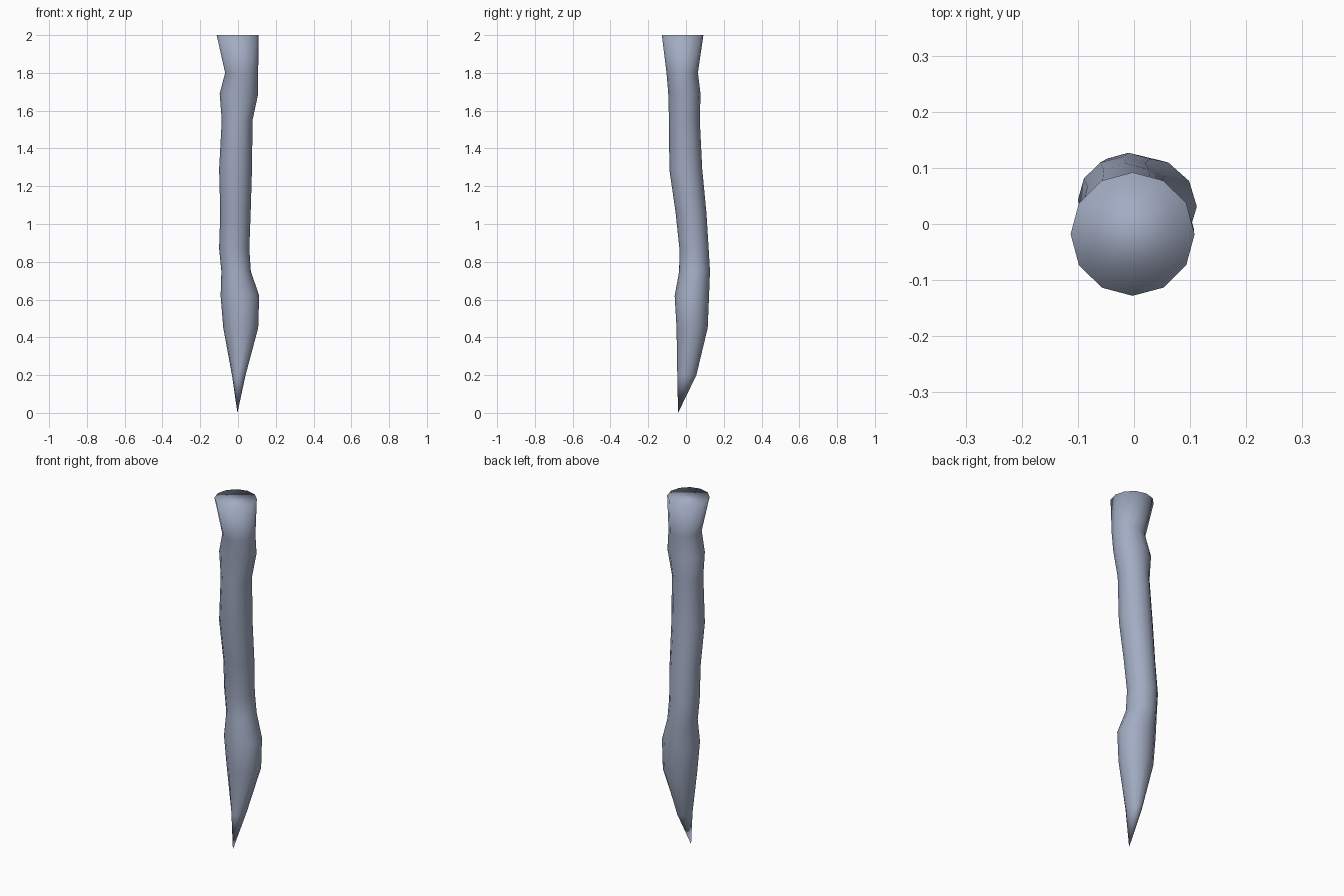
import bpy
import bmesh
from math import cos, sin, tau

SIDES = 12

# Remove the default cube
default_cube = bpy.data.objects.get("Cube")
if default_cube:
    bpy.data.objects.remove(default_cube, do_unlink=True)


def make_material(name, colour):
    material = bpy.data.materials.new(name)
    material.use_nodes = True
    material.diffuse_color = colour
    shader = material.node_tree.nodes["Principled BSDF"]
    shader.inputs["Base Color"].default_value = colour
    return material


def add_ring(mesh, height, left, right, front, back):
    """Add one oval cross-section fitted to its side-to-side and front-to-back limits."""
    centre_x, radius_x = (left + right) / 2, (right - left) / 2
    centre_y, radius_y = (front + back) / 2, (back - front) / 2
    ring = []
    for step in range(SIDES):
        angle = tau * step / SIDES
        point = (centre_x + radius_x * cos(angle),
                 centre_y + radius_y * sin(angle), height)
        ring.append(mesh.verts.new(point))
    return ring


def bridge(mesh, lower, upper):
    """Join two neighbouring rings with a band of quads."""
    for step in range(SIDES):
        following = (step + 1) % SIDES
        mesh.faces.new((lower[step], lower[following],
                        upper[following], upper[step]))


# Cross-sections from the sharpened end up: height, left, right, front, back
sections = [
    (.2, -.032, .04, -.046, .055),
    (.45, -.078, .107, -.05, .115),
    (.62, -.092, .112, -.06, .122),
    (.75, -.088, .068, -.036, .127),
    (.87, -.1, .06, -.035, .12),
    (1.06, -.094, .067, -.055, .108),
    (1.29, -.1, .074, -.088, .086),
    (1.55, -.086, .077, -.09, .073),
    (1.69, -.097, .107, -.094, .077),
    (1.8, -.068, .107, -.103, .063),
    (2, -.113, .108, -.128, .092),
]

# Stake shaft
stake_mesh = bmesh.new()
rings = [add_ring(stake_mesh, *section) for section in sections]
for lower_ring, upper_ring in zip(rings, rings[1:]):
    bridge(stake_mesh, lower_ring, upper_ring)

# Pointed tip
tip = stake_mesh.verts.new((-.003, -.042, 0))
for step in range(SIDES):
    stake_mesh.faces.new((tip, rings[0][(step + 1) % SIDES], rings[0][step]))

# Flat end cap
stake_mesh.faces.new(rings[-1])
bmesh.ops.recalc_face_normals(stake_mesh, faces=stake_mesh.faces)

# Smooth shading runs over the whole stake, including the rim
for face in stake_mesh.faces:
    face.smooth = True

mesh_data = bpy.data.meshes.new("wooden_stake")
stake_mesh.to_mesh(mesh_data)
stake_mesh.free()
mesh_data.materials.append(make_material("blue_grey", (.36, .41, .54, 1)))
wooden_stake = bpy.data.objects.new("wooden_stake", mesh_data)
bpy.context.collection.objects.link(wooden_stake)
